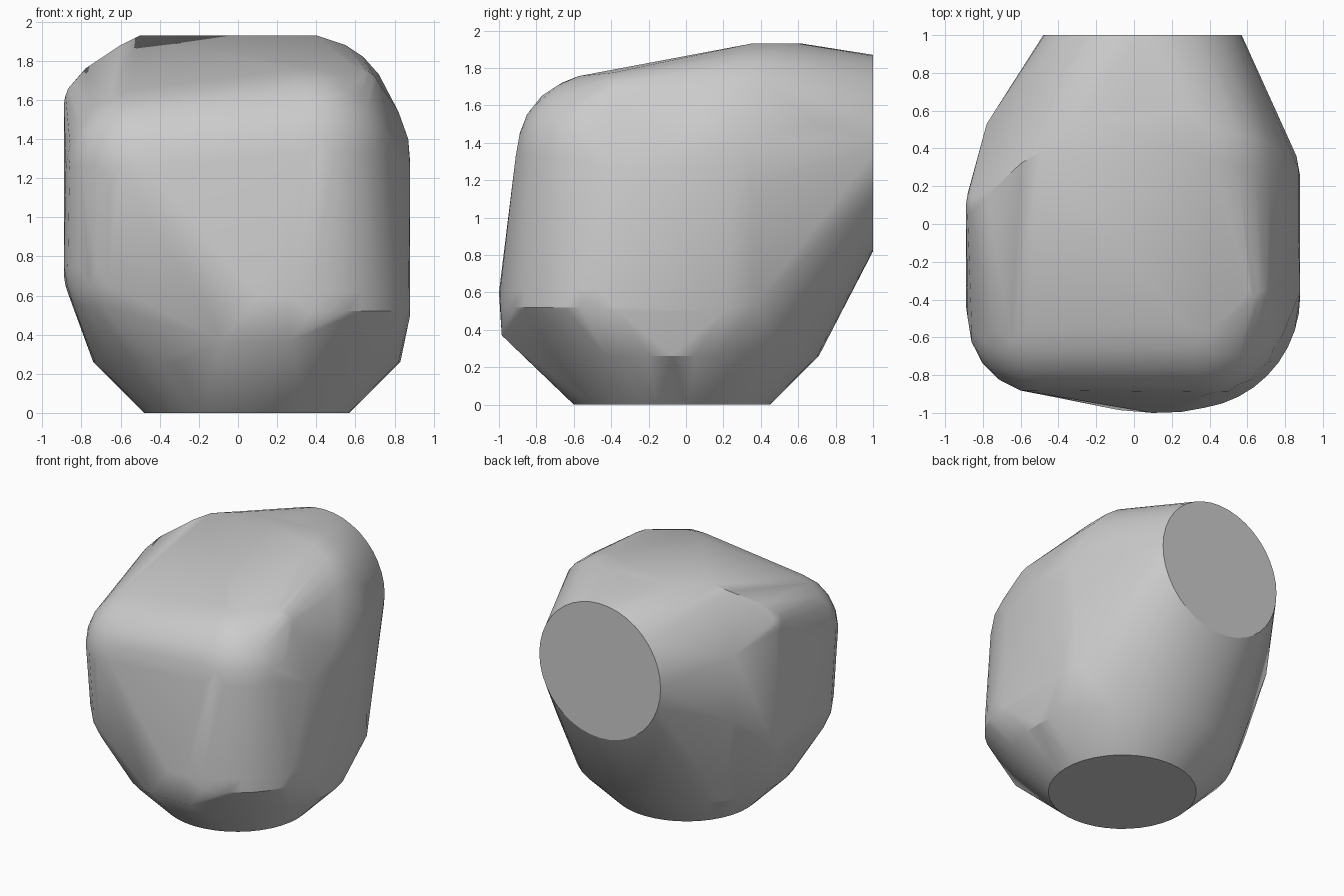
import bpy, bmesh, math
from mathutils import Vector

cube = bpy.data.objects.get("Cube")
if cube:
    bpy.data.objects.remove(cube, do_unlink=True)

stone = bpy.data.materials.new("grey stone")
stone.use_nodes = True
colour = (0.6, 0.6, 0.6, 1)
stone.diffuse_color = colour
stone.node_tree.nodes["Principled BSDF"].inputs["Base Color"].default_value = colour

bm = bmesh.new()
CX, CY, R = 0.045, -0.075, 0.525


def add(points):
    for p in points:
        bm.verts.new(p)


def ring(center, r, v, n=40):
    # Circle spanned by x and v
    c, u, v = Vector(center), Vector((1, 0, 0)), Vector(v)
    steps = [2 * math.pi * i / n for i in range(n)]
    add([c + r * (u * math.cos(a) + v * math.sin(a)) for a in steps])


def corner(center, r):
    # Rounded corner
    made = bmesh.ops.create_icosphere(bm, subdivisions=3, radius=r)["verts"]
    bmesh.ops.translate(bm, vec=center, verts=made)


# Flat base, its flared foot, and the flat round back
ring((CX, CY, 0), R, (0, 1, 0))
ring((CX, CY, 0.26), 0.785, (0, 1, 0))
ring((CX, 1, 1.345), R, (0, 0, 1))

# Front lip and belly
add([(-0.08, -0.985, 0.37), (0.27, -0.985, 0.37), (0.1, -1, 0.6), (0.25, -0.995, 0.6)])

# Rounded corners on the -x side
corner((-0.48, -0.50, 1.26), 0.40)
corner((-0.74, 0.10, 1.58), 0.15)
corner((-0.49, -0.43, 0.75), 0.40)
corner((-0.69, 0.10, 0.70), 0.20)

# Rounded corners on the +x side, and the wide lower front curve
corner((0.36, -0.47, 1.33), 0.44)
corner((0.57, -0.35, 1.61), 0.17)
ring((0.28, -0.38, 0.52), 0.60, (0, 1, 0))
ring((0.28, -0.38, 0.62), 0.60, (0, 1, 0))

# Flat +x side and its rear bevel
for y in (-0.36, 0.2):
    add([(0.88, y, 0.5), (0.88, y, 1.25)])
add([(0.86, 0.36, 1.2), (0.85, 0.38, 0.55), (0.68, 0.7, 1.5), (0.69, 0.7, 1.2)])

# Roll from the top to the side
for x, z in [(0.4, 1.93), (0.55, 1.88), (0.64, 1.82), (0.72, 1.73),
             (0.82, 1.54), (0.87, 1.4), (0.88, 1.28)]:
    t = (1.93 - z) / 0.65
    add([(x, 0.5 - 0.25 * t, z), (x, 0.35 - 0.5 * t, z)])

# Crown and shoulders towards the back
add([(-0.5, 0.38, 1.93), (-0.3, 0.55, 1.93), (0, 0.62, 1.93), (0.3, 0.6, 1.93),
     (-0.6, 0.32, 1.88), (-0.78, 0.15, 1.76), (-0.78, 0.53, 1.5), (-0.78, 0.53, 1.0)])

# Wrap everything in one skin
bmesh.ops.delete(bm, geom=bm.faces[:], context='FACES_ONLY')
hull = bmesh.ops.convex_hull(bm, input=bm.verts[:], use_existing_faces=False)
skin = {v for f in hull["geom"] if isinstance(f, bmesh.types.BMFace) for v in f.verts}
bmesh.ops.delete(bm, geom=[v for v in bm.verts if v not in skin], context='VERTS')
bmesh.ops.delete(bm, geom=[e for e in bm.edges if not e.link_faces], context='EDGES')
bmesh.ops.dissolve_limit(bm, angle_limit=math.radians(1), verts=bm.verts[:], edges=bm.edges[:])
bmesh.ops.recalc_face_normals(bm, faces=bm.faces[:])

mesh = bpy.data.meshes.new("boulder")
bm.to_mesh(mesh)
bm.free()
mesh.materials.append(stone)
boulder = bpy.data.objects.new("boulder", mesh)
bpy.context.collection.objects.link(boulder)
bpy.context.view_layer.objects.active = boulder
boulder.select_set(True)
bpy.ops.object.shade_smooth_by_angle(angle=math.radians(25))
